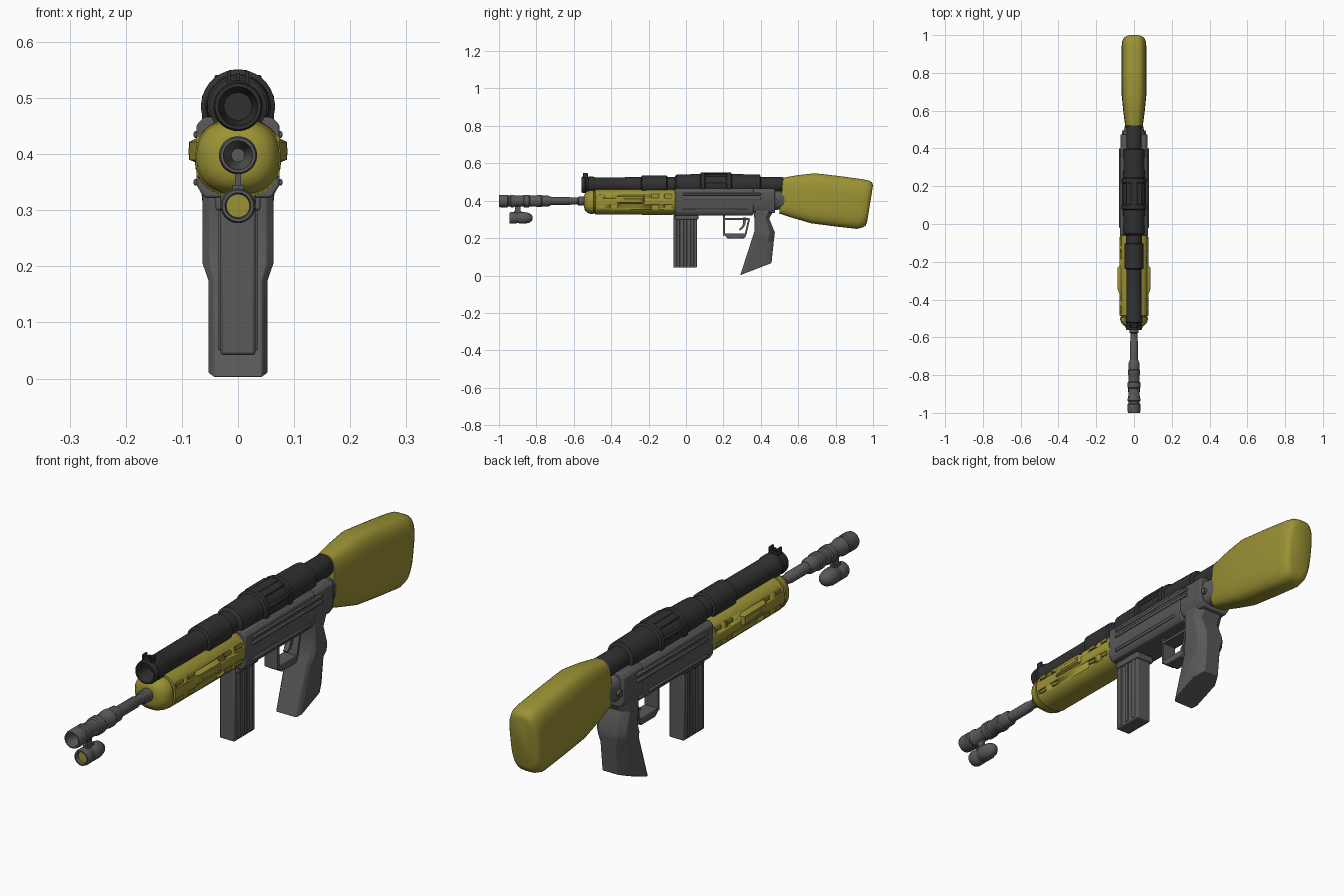
import bpy, bmesh
from math import sin, cos, pi, copysign


def material(name, rgb):
    m = bpy.data.materials.new(name)
    m.diffuse_color = (*rgb, 1)
    return m


YELLOW = material("olive_yellow", (0.33, 0.29, 0.035))
GREY = material("gunmetal", (0.10, 0.10, 0.10))
DARK = material("dark_metal", (0.03, 0.03, 0.03))


def finish(name, bm, mat, bevel=0.0, angle=35):
    bmesh.ops.recalc_face_normals(bm, faces=bm.faces[:])
    me = bpy.data.meshes.new(name)
    bm.to_mesh(me)
    bm.free()
    ob = bpy.data.objects.new(name, me)
    bpy.context.collection.objects.link(ob)
    me.materials.append(mat)
    if bevel:
        b = ob.modifiers.new("bevel", 'BEVEL')
        b.width, b.segments, b.angle_limit = bevel, 2, 0.6
    bpy.ops.object.select_all(action='DESELECT')
    ob.select_set(True)
    bpy.context.view_layer.objects.active = ob
    bpy.ops.object.shade_smooth_by_angle(angle=angle * pi / 180)
    return ob


def loft(name, rings, mat, **kw):
    """Skin a list of equal-length vertex rings and cap both ends."""
    bm = bmesh.new()
    rows = [[bm.verts.new(p) for p in r] for r in rings]
    for a, b in zip(rows, rows[1:]):
        for i in range(len(a)):
            j = (i + 1) % len(a)
            bm.faces.new((a[i], a[j], b[j], b[i]))
    bm.faces.new(rows[0])
    bm.faces.new(rows[-1])
    return finish(name, bm, mat, **kw)


def oval(a, b, power=2.0, n=32):
    """Superellipse outline; a higher power is boxier."""
    def c(v):
        return copysign(abs(v) ** (2 / power), v)
    return [(a * c(cos(2 * pi * (i + .5) / n)), b * c(sin(2 * pi * (i + .5) / n))) for i in range(n)]


def lathe(name, z, profile, mat, n=32):
    return loft(name, [[(x, y, z + h) for x, h in oval(r, r, n=n)] for y, r in profile], mat)


def extrude_y(name, half, y0, y1, mat, **kw):
    """Mirror a half section in x and run it along y."""
    sec = half + [(-x, z) for x, z in reversed(half)]
    return loft(name, [[(x, y, z) for x, z in sec] for y in (y0, y1)], mat, **kw)


def side_profile(name, pts, w, mat, **kw):
    """Extrude a y-z outline to half width w either side of the centre."""
    return loft(name, [[(x, y, z) for y, z in pts] for x in (-w, w)], mat, **kw)


def boxes(name, spans, mat, **kw):
    """Boxes given as x0, x1, y0, y1, z0, z1."""
    bm = bmesh.new()
    for x0, x1, y0, y1, z0, z1 in spans:
        for v in bmesh.ops.create_cube(bm, size=1)['verts']:
            v.co = (x1 if v.co.x > 0 else x0, y1 if v.co.y > 0 else y0, z1 if v.co.z > 0 else z0)
    return finish(name, bm, mat, **kw)


def both_sides(x0, x1, y0, y1, z0, z1):
    return [(x0, x1, y0, y1, z0, z1), (-x1, -x0, y0, y1, z0, z1)]


def cut(ob, cutter):
    m = ob.modifiers.new("cut", 'BOOLEAN')
    m.operation, m.solver, m.object = 'DIFFERENCE', 'EXACT', cutter
    bpy.context.view_layer.objects.active = ob
    bpy.ops.object.modifier_apply(modifier=m.name)
    bpy.data.objects.remove(cutter)


# Barrel and stepped muzzle, with a hollow bore
lathe("barrel", .398, [(-.75, .021), (-.62, .021), (-.615, .018), (-.58, .018), (-.575, .024), (-.50, .024)], GREY)
lathe("muzzle", .398, [(-.90, .012), (-.985, .024), (-1, .026), (-1, .031), (-.99, .034), (-.955, .034), (-.95, .030),
                       (-.94, .030), (-.935, .034), (-.925, .034), (-.915, .029), (-.87, .029), (-.865, .034),
                       (-.84, .034), (-.835, .030), (-.80, .030), (-.795, .033), (-.775, .033), (-.77, .029),
                       (-.735, .029), (-.72, .022), (-.72, .015)], GREY)

# Small light slung beneath the muzzle
lathe("light_body", .308, [(-.925, .020), (-.945, .023), (-.945, .028), (-.935, .031), (-.91, .031), (-.905, .028),
                           (-.895, .028), (-.89, .031), (-.86, .031), (-.838, .026), (-.825, .017), (-.82, .007)], GREY)
lathe("light_lens", .308, [(-.93, .0215), (-.92, .019)], YELLOW)
boxes("light_mount", [(-.005, .005, -.915, -.885, .33, .375), (-.010, .010, -.92, -.88, .333, .345)], GREY)

# Handguard with rounded nose and pressed slots
guard = loft("handguard", [[(x, y, .394 + h) for x, h in oval(rx, rz, 2.4, 40)] for y, rx, rz in
             [(-.545, .035, .030), (-.54, .052, .047), (-.525, .067, .060), (-.505, .074, .066), (-.495, .074, .066),
              (-.493, .070, .063), (-.487, .070, .063), (-.485, .076, .068), (-.075, .077, .070), (-.06, .073, .067)]],
             YELLOW)
slots = []
for y in (-.455, -.385, -.165, -.095):
    for z in (.365, .425):
        slots += both_sides(.067, .1, y - .020, y + .020, z - .011, z + .011)
cut(guard, boxes("slot_cutter", slots, YELLOW))
boxes("slot_tabs", [s for y in (-.455, -.385, -.165, -.095) for z in (.365, .425)
                    for s in both_sides(.06, .074, y - .012, y + .020, z - .004, z + .007)], YELLOW)
loft("handguard_side_swell", [[(x, y, z) for x, z in [(w, .39), (w, .422), (.05, .44), (-.05, .44),
     (-w, .422), (-w, .39), (-.05, .375), (.05, .375)]]
     for y, w in [(-.39, .068), (-.35, .086), (-.23, .087), (-.22, .073)]], YELLOW)
boxes("handguard_rail", both_sides(.06, .0885, -.335, -.235, .397, .412), YELLOW, bevel=.003)

# Upper tube with collars and recessed ends
lathe("upper_tube", .485, [(-.50, .025), (-.55, .033), (-.56, .035), (-.56, .041), (-.55, .044), (-.54, .044),
                           (-.535, .040), (-.525, .040), (-.52, .044), (-.495, .044), (-.485, .040), (-.24, .041),
                           (-.235, .051), (-.105, .051), (-.10, .043), (-.06, .043), (-.05, .055), (.075, .058),
                           (.08, .066), (.10, .066), (.105, .062), (.215, .062), (.22, .066), (.24, .066),
                           (.245, .058), (.395, .055), (.40, .041), (.515, .041), (.525, .037), (.525, .02)], DARK)
boxes("tube_ribs", both_sides(.03, .064, .10, .22, .494, .506) + both_sides(.022, .042, .10, .22, .52, .541)
      + [(-.018, .018, .10, .22, .53, .550)], DARK, bevel=.003)
boxes("front_sight", both_sides(.013, .020, -.55, -.525, .515, .548)
      + [(-.02, .02, -.55, -.525, .518, .531), (-.004, .004, -.54, -.53, .52, .545)], DARK, bevel=.002)

# Receiver, side ribs and tapered rear
extrude_y("receiver", [(.058, .322), (.064, .328), (.074, .345), (.074, .452), (.06, .466)], -.06, .36, GREY, bevel=.004)
extrude_y("receiver_rear", [(.055, .335), (.071, .36), (.071, .45), (.058, .464)], .35, .475, GREY, bevel=.004)
loft("receiver_tail", [[(x, y, zc + h) for x, h in oval(rx, rz, 3)] for y, rx, rz, zc in
                       [(.46, .062, .055, .403), (.485, .055, .052, .403), (.54, .045, .045, .405)]], GREY)
boxes("receiver_ribs", [s for z, y1 in ((.435, .40), (.412, .40), (.35, .33))
                        for s in both_sides(.06, .079, -.02, y1, z - .006, z + .006)], GREY, bevel=.003)
loft("rear_pin", [[(x, .482 + a, .395 + b) for a, b in oval(.012, .012, n=16)] for x in (-.064, .064)], GREY)

# Magazine with vertical ribs
boxes("magazine", [(-.031, .031, -.067, .058, .042, .35)], GREY, bevel=.005)
boxes("magazine_ribs", [s for y in (-.042, -.004, .034) for s in both_sides(.02, .035, y - .009, y + .009, .05, .33)],
      GREY, bevel=.003)
boxes("magazine_collar", [(-.04, .04, -.058, .066, .30, .335)], GREY, bevel=.004)

# Raked pistol grip: front y,z / back y,z / half width
grip = []
for yf, zf, yr, zr, w in [(.36, .41, .475, .41, .062), (.362, .34, .475, .36, .063), (.366, .30, .445, .305, .063),
                          (.366, .235, .475, .23, .063), (.356, .205, .472, .205, .063),
                          (.346, .175, .469, .18, .053), (.29, .002, .457, .067, .053)]:
    grip.append([(w * sx, yf + (yr - yf) * t, zf + (zr - zf) * t) for sx, t in
                 [(-.8, 0), (.8, 0), (1, .12), (1, .75), (.6, 1), (-.6, 1), (-1, .75), (-1, .12)]])
loft("grip", grip, GREY, bevel=.002)

# Trigger guard frame and curved trigger
boxes("trigger_guard", [(-.028, .028, .198, .209, .215, .33), (-.028, .028, .20, .34, .298, .308)], GREY)
side_profile("trigger_guard_floor", [(.198, .225), (.215, .205), (.225, .198), (.31, .198), (.322, .21), (.322, .225)],
             .028, GREY, bevel=.002)
side_profile("trigger_guard_back", [(.314, .222), (.323, .218), (.342, .30), (.333, .305)], .028, GREY)
side_profile("trigger", [(.305, .31), (.322, .31), (.318, .275), (.305, .252), (.287, .24), (.284, .247), (.299, .262),
                         (.306, .28)], .009, GREY)

# Shoulder stock: top y,z / bottom y,z / half width
stock = []
for yt, zt, yb, zb, w in [(.517, .515, .505, .338, .038), (.522, .524, .498, .331, .045), (.60, .537, .58, .305, .056),
                          (.69, .547, .67, .279, .065), (.82, .532, .80, .262, .066), (.945, .515, .915, .249, .066),
                          (.978, .508, .945, .257, .063), (.994, .499, .96, .266, .056), (1.0, .482, .968, .285, .042)]:
    stock.append([(x, yb + (yt - yb) * (t + 1) / 2, zb + (zt - zb) * (t + 1) / 2) for x, t in oval(w, 1, 3.2, 40)])
loft("stock", stock, YELLOW, angle=50)
